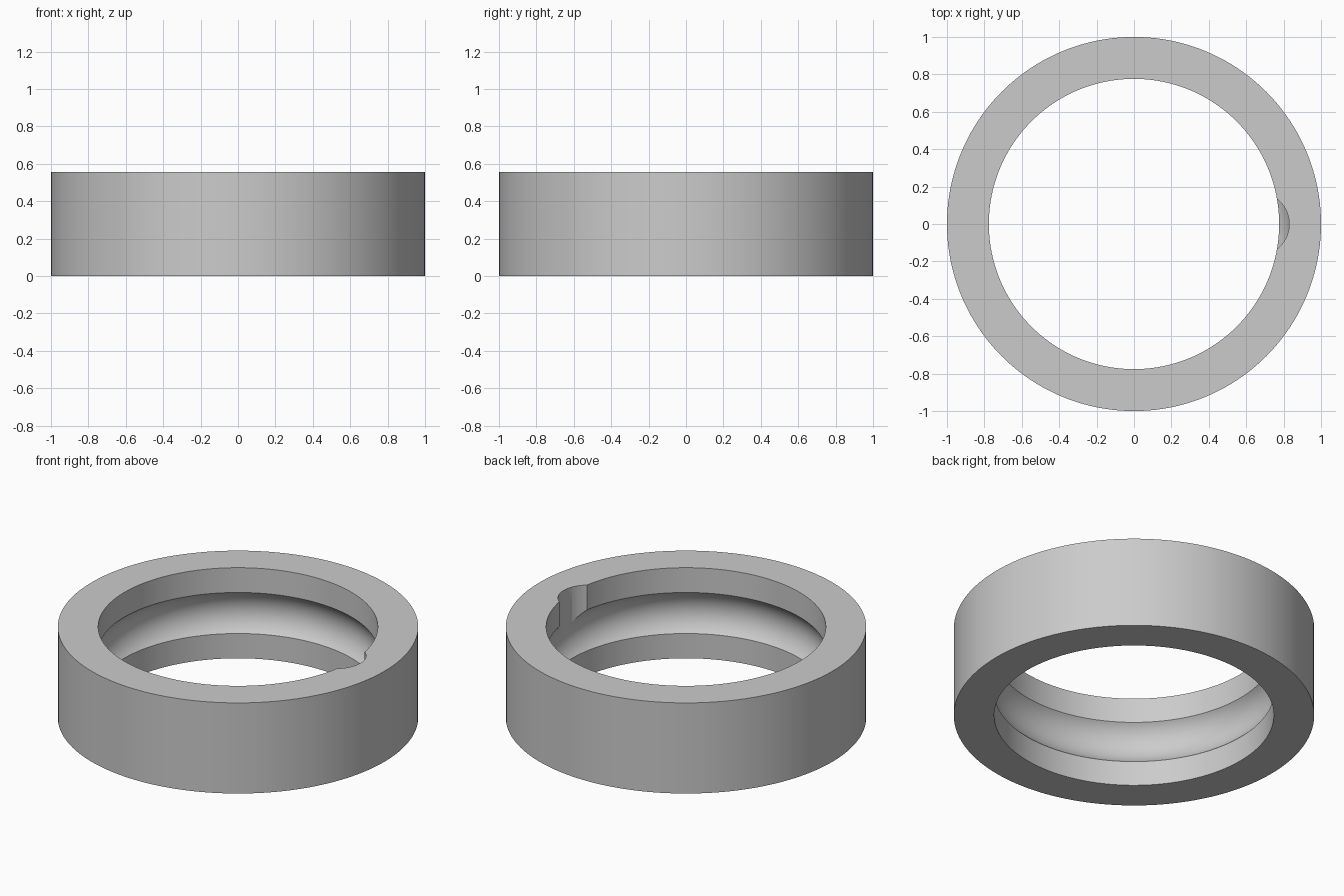
import bpy
import bmesh
import math
from mathutils import Vector

if "Cube" in bpy.data.objects:
    bpy.data.objects.remove(bpy.data.objects["Cube"], do_unlink=True)

OUTER, BORE, HEIGHT = 1.0, 0.776, 0.555
PITCH, BALL = 0.66, 0.171      # raceway centre radius and groove radius
MID = HEIGHT / 2
SEGMENTS, ARC_STEPS = 160, 24

steel = bpy.data.materials.new("steel_grey")
steel.use_nodes = True
grey = (0.6, 0.6, 0.6, 1)
steel.diffuse_color = grey
steel.node_tree.nodes["Principled BSDF"].inputs["Base Color"].default_value = grey


def mesh_object(name, bm):
    bmesh.ops.recalc_face_normals(bm, faces=bm.faces)
    mesh = bpy.data.meshes.new(name)
    bm.to_mesh(mesh)
    bm.free()
    mesh.materials.append(steel)
    obj = bpy.data.objects.new(name, mesh)
    bpy.context.collection.objects.link(obj)
    return obj


# Ring cross-section: square outside, round groove inside
edge = math.acos((BORE - PITCH) / BALL)
profile = [(BORE, 0), (OUTER, 0), (OUTER, HEIGHT), (BORE, HEIGHT)]
for i in range(ARC_STEPS + 1):
    a = edge - 2 * edge * i / ARC_STEPS
    profile.append((PITCH + BALL * math.cos(a), MID + BALL * math.sin(a)))

# Revolve the closed profile
bm = bmesh.new()
verts = [bm.verts.new((r, 0, z)) for r, z in profile]
edges = [bm.edges.new((v, verts[i - 1])) for i, v in enumerate(verts)]
bmesh.ops.spin(bm, geom=verts + edges, cent=Vector(), axis=Vector((0, 0, 1)),
               angle=math.tau, steps=SEGMENTS, use_merge=True)
bmesh.ops.remove_doubles(bm, verts=bm.verts, dist=0.0001)
ring = mesh_object("outer_race", bm)

# Filling notch: upright cylinder from above down to the raceway centre
bm = bmesh.new()
bmesh.ops.create_cone(bm, cap_ends=True, segments=64, radius1=0.17,
                      radius2=0.17, depth=0.6)
bmesh.ops.translate(bm, verts=bm.verts, vec=(PITCH, 0, MID + 0.3))
cutter = mesh_object("notch_cutter", bm)
cutter.hide_render = True

cut = ring.modifiers.new("filling_notch", 'BOOLEAN')
cut.operation = 'DIFFERENCE'
cut.solver = 'EXACT'
cut.object = cutter

bpy.ops.object.select_all(action='DESELECT')
ring.select_set(True)
bpy.context.view_layer.objects.active = ring
bpy.ops.object.modifier_apply(modifier=cut.name)
bpy.data.objects.remove(cutter, do_unlink=True)
bpy.ops.object.shade_smooth_by_angle(angle=math.radians(25))
